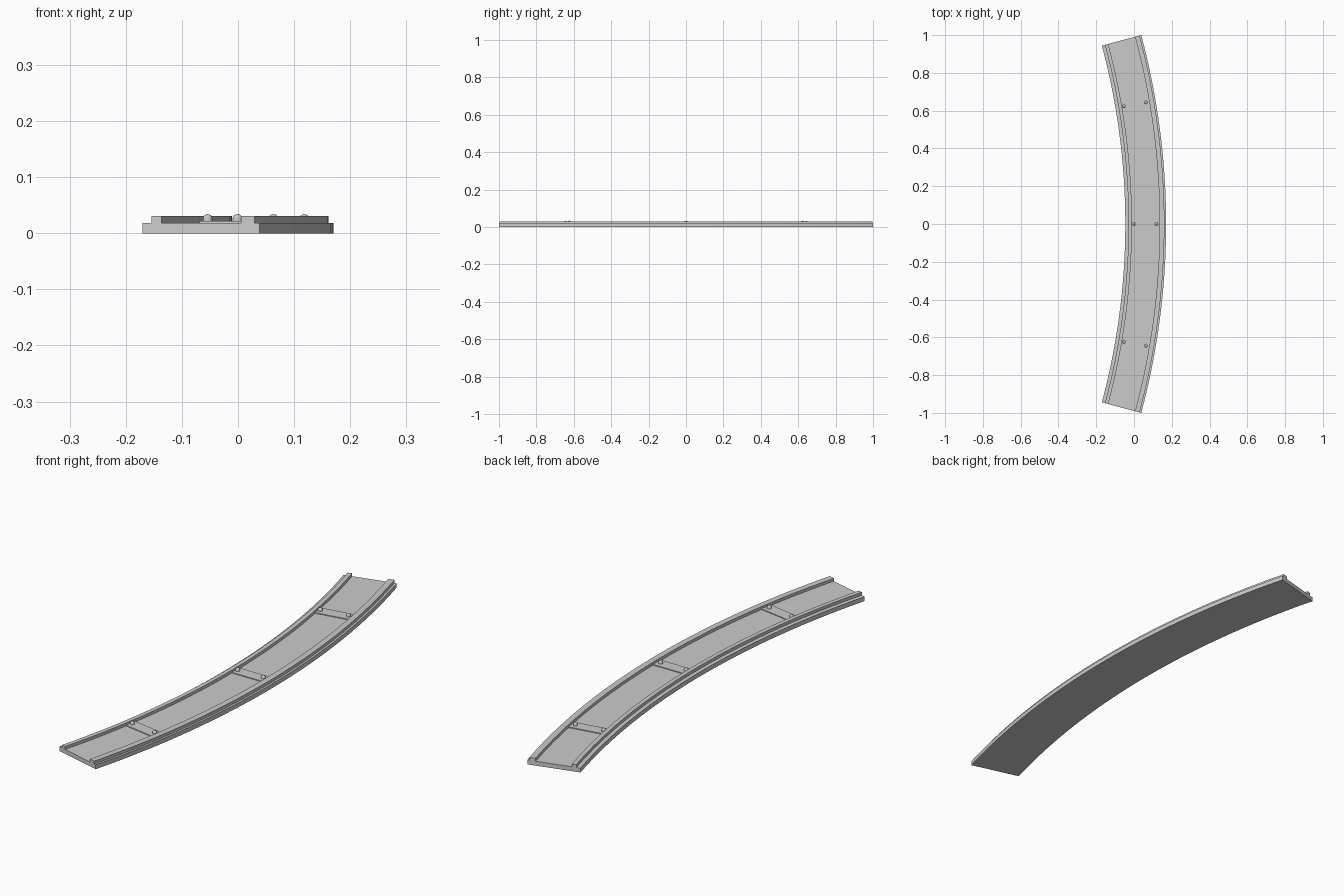
import bpy
import bmesh
import math
from mathutils import Matrix, Vector

cube = bpy.data.objects.get("Cube")
if cube:
    bpy.data.objects.remove(cube, do_unlink=True)

HALF_ANGLE = math.radians(15)
CENTRE_X = -3.694
SEGMENTS = 32

grey = bpy.data.materials.new("light_grey")
grey.use_nodes = True
colour = (0.6, 0.6, 0.6, 1)
grey.diffuse_color = colour
grey.node_tree.nodes["Principled BSDF"].inputs["Base Color"].default_value = colour


def finish(name, bm):
    bmesh.ops.recalc_face_normals(bm, faces=bm.faces)
    mesh = bpy.data.meshes.new(name)
    bm.to_mesh(mesh)
    bm.free()
    mesh.materials.append(grey)
    obj = bpy.data.objects.new(name, mesh)
    bpy.context.collection.objects.link(obj)
    bpy.ops.object.select_all(action="DESELECT")
    obj.select_set(True)
    bpy.context.view_layer.objects.active = obj
    bpy.ops.object.shade_smooth_by_angle(angle=math.radians(30))
    return obj


def arc_bar(name, r0, r1, z0, z1):
    """Rectangular section swept around the bend, with closed ends."""
    bm = bmesh.new()
    rings = []
    for i in range(SEGMENTS + 1):
        a = HALF_ANGLE * (2 * i / SEGMENTS - 1)
        rings.append([bm.verts.new((CENTRE_X + r * math.cos(a), r * math.sin(a), z))
                      for r, z in ((r0, z0), (r1, z0), (r1, z1), (r0, z1))])
    for a, b in zip(rings, rings[1:]):
        for k in range(4):
            n = (k + 1) % 4
            bm.faces.new((a[k], a[n], b[n], b[k]))
    bm.faces.new(rings[0])
    bm.faces.new(rings[-1])
    return finish(name, bm)


def at_angle(a):
    return Matrix.Translation((CENTRE_X, 0, 0)) @ Matrix.Rotation(a, 4, "Z")


def tie_plate(name, a):
    bm = bmesh.new()
    place = at_angle(a) @ Matrix.Translation((3.7555, 0, 0.019)) @ Matrix.Diagonal((0.151, 0.05, 0.006, 1))
    bmesh.ops.create_cube(bm, size=1, matrix=place)
    finish(name, bm)


def bolt(name, a, r):
    """Round shank with a domed head, spun from a half profile."""
    bm = bmesh.new()
    radius, shoulder, top = 0.0085, 0.027, 0.034
    profile = [Vector((0, 0, 0.018)), Vector((radius, 0, 0.018))]
    for k in range(6):
        t = math.pi / 2 * k / 5
        profile.append(Vector((radius * math.cos(t), 0, shoulder + (top - shoulder) * math.sin(t))))
    verts = [bm.verts.new(p) for p in profile]
    edges = [bm.edges.new(pair) for pair in zip(verts, verts[1:])]
    bmesh.ops.spin(bm, geom=verts + edges, cent=(0, 0, 0), axis=(0, 0, 1),
                   angle=2 * math.pi, steps=16)
    bmesh.ops.remove_doubles(bm, verts=bm.verts, dist=0.0001)
    bm.transform(at_angle(a) @ Matrix.Translation((r, 0, 0)))
    finish(name, bm)


# Curved bed and the two raised rails
arc_bar("track_bed", 3.648, 3.864, 0, 0.0185)
arc_bar("inner_rail", 3.665, 3.683, 0.0185, 0.031)
arc_bar("outer_rail", 3.830, 3.855, 0.0185, 0.031)

# Cross plates, each held by two bolts
for label, degrees in (("front", -9.73), ("middle", 0), ("back", 9.73)):
    angle = math.radians(degrees)
    tie_plate(label + "_tie_plate", angle)
    bolt(label + "_inner_bolt", angle, 3.693)
    bolt(label + "_outer_bolt", angle, 3.812)
